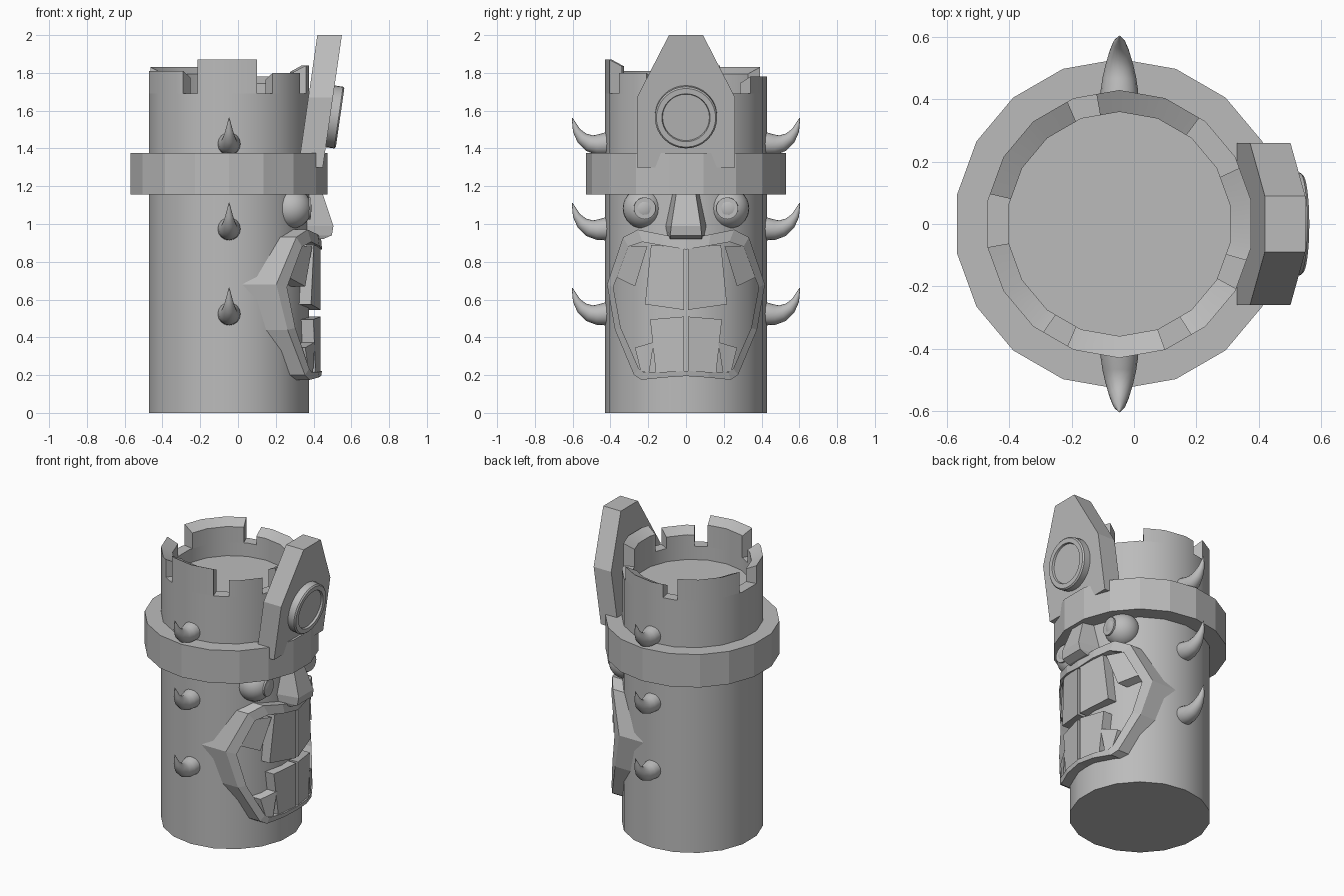
import bpy, bmesh
from math import sin, cos, pi, radians, sqrt
from mathutils import Vector

if "Cube" in bpy.data.objects:
    bpy.data.objects.remove(bpy.data.objects["Cube"])

CX = -0.047              # tower axis
R_OUT, R_IN = 0.43, 0.36
RIM, FLOOR = 1.69, 1.60

stone = bpy.data.materials.new("grey_stone")
stone.use_nodes = True
GREY = (0.5, 0.5, 0.5, 1)
stone.diffuse_color = GREY
stone.node_tree.nodes["Principled BSDF"].inputs["Base Color"].default_value = GREY


def loft(name, rings, smooth=False, closed=False):
    """Bridge equal rings of points; cap the ends unless the loft is closed."""
    bm = bmesh.new()
    vs = [[bm.verts.new(p) for p in ring] for ring in rings]
    n = len(vs[0])
    pairs = list(zip(vs, vs[1:])) + ([(vs[-1], vs[0])] if closed else [])
    for a, b in pairs:
        for i in range(n):
            j = (i + 1) % n
            bm.faces.new((a[i], a[j], b[j], b[i]))
    if not closed:
        bm.faces.new(vs[0][::-1])
        bm.faces.new(vs[-1])
    bmesh.ops.recalc_face_normals(bm, faces=bm.faces)
    mesh = bpy.data.meshes.new(name)
    bm.to_mesh(mesh)
    bm.free()
    mesh.materials.append(stone)
    ob = bpy.data.objects.new(name, mesh)
    bpy.context.collection.objects.link(ob)
    if smooth:
        bpy.ops.object.select_all(action='DESELECT')
        ob.select_set(True)
        bpy.context.view_layer.objects.active = ob
        bpy.ops.object.shade_smooth_by_angle(angle=radians(35))
    return ob


def polar(r, deg, z):
    """Point on the 18-sided tower outline at any angle."""
    off = (deg % 20) - 10        # corners at 10, 30, 50 ...
    off = off - 10 if off >= 0 else off + 10
    rr = r * cos(radians(10)) / cos(radians(off))
    return (CX + rr * cos(radians(deg)), rr * sin(radians(deg)), z)


def ring18(r, z):
    return [polar(r, 10 + 20 * k, z) for k in range(18)]


def wrap(y, z, r):
    """Point on a cylinder around the tower axis, facing +x."""
    return (CX + sqrt(r * r - y * y), y, z)


# Tower body with sunken floor, and the wide band
loft("tower_body", [ring18(R_OUT, 0), ring18(R_OUT, RIM),
                    ring18(R_IN, RIM), ring18(R_IN, FLOOR)], smooth=True)
loft("band", [ring18(0.53, 1.155), ring18(0.53, 1.375)])

# Battlements: start angle, end angle, height
for k, (a, b, top) in enumerate([(247, 290, 1.87), (303, 331, 1.80), (344, 385, 1.84),
                                 (53, 100, 1.78), (113, 167, 1.83), (190, 235, 1.81)]):
    angles = [a] + [c for c in range(10, 400, 20) if a < c < b] + [b]
    loft(f"battlement_{k + 1}",
         [[polar(R_OUT, t, RIM), polar(R_OUT, t, top),
           polar(R_IN, t, top - 0.035), polar(R_IN, t, RIM)] for t in angles], smooth=True)

# Leaning head plate
TILT = 0.144


def plate_x(z, back):
    return 0.46 + TILT * (z - 1.375) - back


outline = [(-0.26, 1.3), (0.26, 1.3), (0.26, 1.67), (0.09, 2.0), (-0.09, 2.0), (-0.26, 1.67)]
loft("head_plate", [[(plate_x(z, back), y, z) for y, z in outline] for back in (0.13, 0)])


def disc(name, centre, normal, steps, sides=32):
    """Turned part along a normal: steps are (radius, height)."""
    rot = Vector(normal).to_track_quat('Z', 'Y')
    rings = [[Vector(centre) + rot @ Vector((r * cos(2 * pi * k / sides),
              r * sin(2 * pi * k / sides), h)) for k in range(sides)] for r, h in steps]
    return loft(name, rings, smooth=True)


# Medallion with raised rim
disc("medallion", (plate_x(1.57, 0), 0, 1.57), (1, 0, -TILT),
     [(0.165, -0.03), (0.165, 0.045), (0.157, 0.053), (0.128, 0.053), (0.124, 0.04)])

# Mouth frame wrapped around the tower
outer = [(0, 0.92), (0.13, 0.945), (0.255, 0.97), (0.333, 0.93), (0.418, 0.68),
         (0.376, 0.44), (0.275, 0.2), (0.235, 0.175), (0.12, 0.187), (0, 0.195)]
inner = [(0, 0.865), (0.12, 0.885), (0.23, 0.905), (0.305, 0.88), (0.385, 0.665),
         (0.345, 0.45), (0.25, 0.235), (0.225, 0.215), (0.12, 0.217), (0, 0.222)]
pairs = list(zip(outer, inner))
sections = []
for s, part in ((1, pairs), (-1, pairs[-2:0:-1])):
    for (yo, zo), (yi, zi) in part:
        sections.append([wrap(s * yo, zo, 0.42), wrap(s * yo, zo, 0.487),
                         wrap(s * yi, zi, 0.492), wrap(s * yi, zi, 0.41)])
loft("mouth_frame", sections, closed=True)

# Teeth, eyes and horns are mirrored across y
teeth = {
    "upper_front_tooth": [(0.01, 0.875), (0.185, 0.89), (0.217, 0.575), (0.01, 0.545)],
    "upper_corner_tooth": [(0.205, 0.88), (0.305, 0.885), (0.372, 0.72), (0.27, 0.67)],
    "lower_front_tooth": [(0.01, 0.51), (0.19, 0.495), (0.16, 0.215), (0.01, 0.215)],
    "lower_corner_tooth": [(0.17, 0.375), (0.27, 0.345), (0.24, 0.22), (0.195, 0.215)],
}
horn_path = [(0.38, 0.01, 0.06), (0.43, 0.003, 0.06), (0.47, 0.0, 0.054), (0.51, 0.008, 0.045),
             (0.55, 0.034, 0.033), (0.58, 0.075, 0.02), (0.603, 0.142, 0.002)]

for s, side in ((1, "left"), (-1, "right")):
    for name, pts in teeth.items():
        loft(f"{side}_{name}", [[wrap(s * y, z, r) for y, z in pts] for r in (0.41, 0.485)])

    # Eyeball and pupil
    bpy.ops.mesh.primitive_uv_sphere_add(segments=24, ring_count=14, radius=0.107,
                                         location=(0.283, s * 0.228, 1.083))
    eye = bpy.context.object
    eye.name = f"{side}_eye"
    eye.data.materials.append(stone)
    bpy.ops.object.shade_smooth()
    disc(f"{side}_pupil", (0.283, s * 0.226, 1.083), (1, -s * 0.08, 0),
         [(0.058, 0.05), (0.058, 0.1)], sides=20)

    # Curved horns in three tiers
    for tier, z0 in enumerate((0.52, 0.97, 1.42)):
        rings = []
        for k, (y, z, r) in enumerate(horn_path):
            p, q = horn_path[max(k - 1, 0)], horn_path[min(k + 1, len(horn_path) - 1)]
            d = Vector((q[0] - p[0], q[1] - p[1])).normalized()
            rings.append([(CX + r * cos(t), s * (y - d.y * r * sin(t)), z0 + z + d.x * r * sin(t))
                          for t in [2 * pi * m / 16 for m in range(16)]])
        loft(f"{side}_horn_{tier + 1}", rings, smooth=True)

# Wedge nose: front x, height, front half width, back half width
nose = [(0.445, 1.17, 0.05, 0.075), (0.505, 0.99, 0.078, 0.11),
        (0.497, 0.94, 0.083, 0.1), (0.45, 0.92, 0.083, 0.09)]
loft("nose", [[(0.35, -wb, z), (x, -wf, z), (x, wf, z), (0.35, wb, z)] for x, z, wf, wb in nose])
